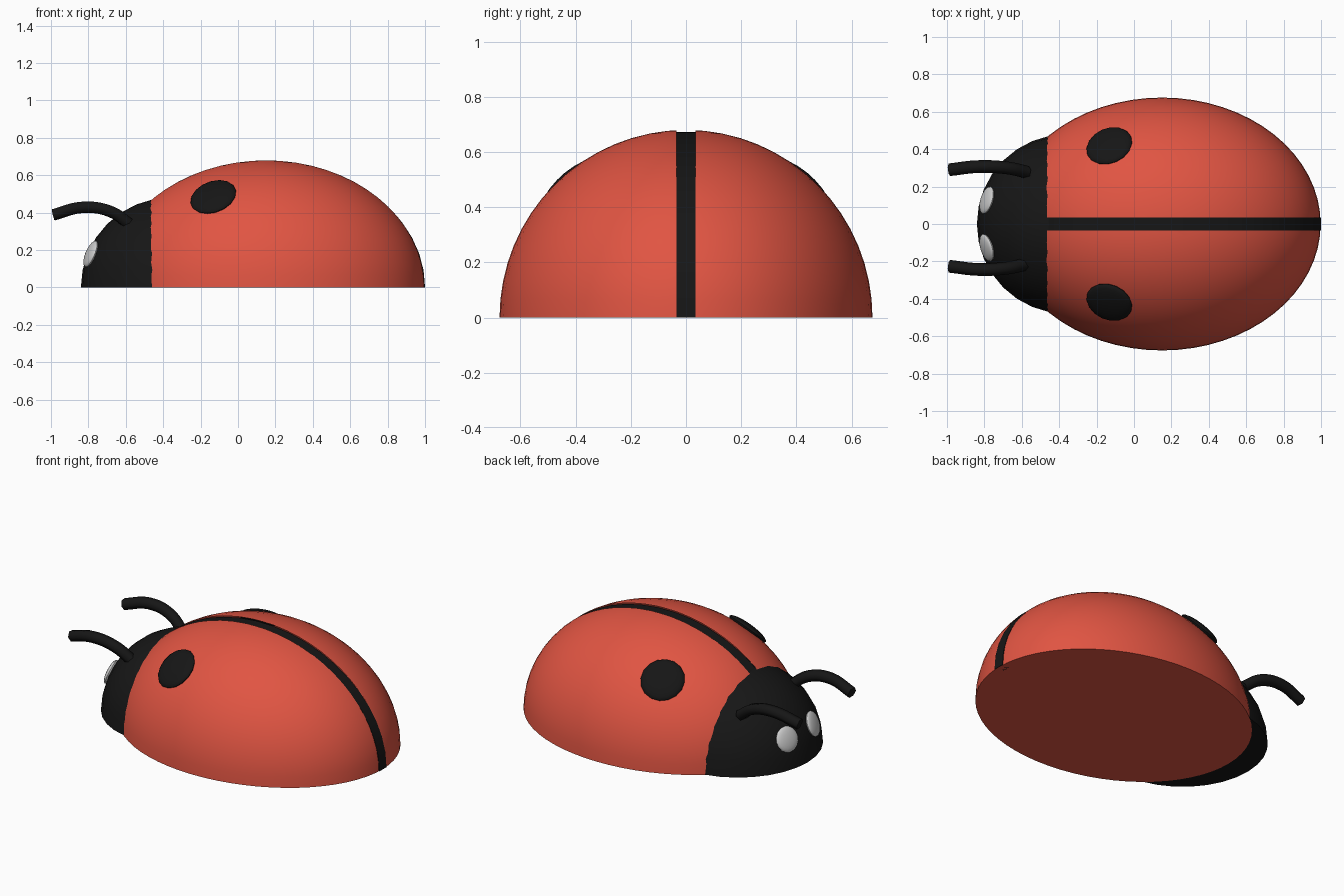
import bpy, bmesh, math
from mathutils import Vector, Matrix

if "Cube" in bpy.data.objects:
    bpy.data.objects.remove(bpy.data.objects["Cube"])


def material(name, rgb):
    m = bpy.data.materials.new(name)
    m.diffuse_color = (*rgb, 1)
    m.use_nodes = True
    m.node_tree.nodes["Principled BSDF"].inputs["Base Color"].default_value = m.diffuse_color
    return m


RED = material("red", (0.75, 0.09, 0.055))
BLACK = material("black", (0.008, 0.008, 0.008))
BODY_C = Vector((0.15, 0, 0))
BODY_R = Vector((0.848, 0.676, 0.68))
HEAD_C = Vector((-0.36, 0, 0))
HEAD_R = Vector((0.48, 0.48, 0.48))
HALF = 0.035  # half width of the back stripe


def finish(bm, name, mat=None):
    bmesh.ops.recalc_face_normals(bm, faces=bm.faces)
    me = bpy.data.meshes.new(name)
    bm.to_mesh(me)
    bm.free()
    ob = bpy.data.objects.new(name, me)
    bpy.context.collection.objects.link(ob)
    if mat:
        me.materials.append(mat)
    bpy.ops.object.select_all(action='DESELECT')
    ob.select_set(True)
    bpy.context.view_layer.objects.active = ob
    bpy.ops.object.shade_smooth_by_angle(angle=math.radians(35))
    return ob


def bisect(bm, co, no, clear=False):
    return bmesh.ops.bisect_plane(bm, geom=bm.verts[:] + bm.edges[:] + bm.faces[:],
                                  plane_co=co, plane_no=no, clear_inner=clear)


def dome(center, radii, u, v, floor=0.0):
    bm = bmesh.new()
    bmesh.ops.create_uvsphere(bm, u_segments=u, v_segments=v, radius=1)
    bmesh.ops.transform(bm, verts=bm.verts,
                        matrix=Matrix.Translation(center) @ Matrix.Diagonal((*radii, 1)))
    bisect(bm, (0, 0, floor), (0, 0, 1), True)
    bmesh.ops.holes_fill(bm, edges=[e for e in bm.edges if e.is_boundary])
    return bm


def button(name, surf_c, radii, point, radius, depth, mat=None):
    """Flattened ball lying on an ellipsoid surface."""
    d = Vector(point) - surf_c
    d /= math.sqrt(sum((d[i] / radii[i]) ** 2 for i in range(3)))
    normal = Vector([d[i] / radii[i] ** 2 for i in range(3)])
    bm = bmesh.new()
    bmesh.ops.create_uvsphere(bm, u_segments=16, v_segments=12, radius=1)
    rot = normal.to_track_quat('Z', 'Y').to_matrix().to_4x4()
    bmesh.ops.transform(bm, verts=bm.verts, matrix=Matrix.Translation(surf_c + d) @ rot
                        @ Matrix.Diagonal((radius, radius, depth, 1)))
    return finish(bm, name, mat)


# wing shell with an open slot along the back
bm = dome(BODY_C, BODY_R, 64, 32)
for y in (-HALF, HALF):
    bisect(bm, (0, y, 0), (0, 1, 0))
slot = [f for f in bm.faces if abs(f.calc_center_median().y) < HALF - 0.001
        and f.calc_center_median().z > 0.001 and f.calc_center_median().x > -0.48]
bmesh.ops.delete(bm, geom=slot, context='FACES')
finish(bm, "wing_shell", RED)

# black stripe filling the slot
bm = bmesh.new()
rings = []
N = 18
for i in range(N + 1):
    a = math.radians(140 * i / N)
    c, s = math.cos(a), math.sin(a)
    rings.append([bm.verts.new((0.15 + (0.85 - k) * c, y, (0.673 - k) * s))
                  for k, y in ((0, -HALF), (0, HALF), (0.05, HALF), (0.05, -HALF))])
for p, q in zip(rings, rings[1:]):
    for j in range(4):
        bm.faces.new((p[j], p[(j + 1) % 4], q[(j + 1) % 4], q[j]))
bm.faces.new(rings[0])
bm.faces.new(rings[-1])
finish(bm, "back_stripe", BLACK)

# head
finish(dome(HEAD_C, HEAD_R, 32, 16, 0.0005), "head", BLACK)

# mirrored spots, eyes and feelers
for side, tag in ((1, "left"), (-1, "right")):
    button("spot_" + tag, BODY_C, BODY_R, (-0.13, side * 0.415, 0.48), 0.127, 0.03, BLACK)
    button("eye_" + tag, HEAD_C, HEAD_R, (-0.79, side * 0.128, 0.18), 0.076, 0.022)

    cu = bpy.data.curves.new("feeler_" + tag, 'CURVE')
    cu.dimensions = '3D'
    cu.bevel_depth = 0.034
    cu.bevel_resolution = 1
    cu.use_fill_caps = True
    cu.resolution_u = 5
    path = [(-0.57, 0.245, 0.33), (-0.68, 0.268, 0.405), (-0.83, 0.275, 0.428), (-0.987, 0.258, 0.388)]
    sp = cu.splines.new('BEZIER')
    sp.bezier_points.add(len(path) - 1)
    for bp, (x, y, z) in zip(sp.bezier_points, path):
        bp.co = (x, side * y + 0.032, z)
        bp.handle_left_type = bp.handle_right_type = 'AUTO'
    cu.materials.append(BLACK)
    bpy.context.collection.objects.link(bpy.data.objects.new("feeler_" + tag, cu))
